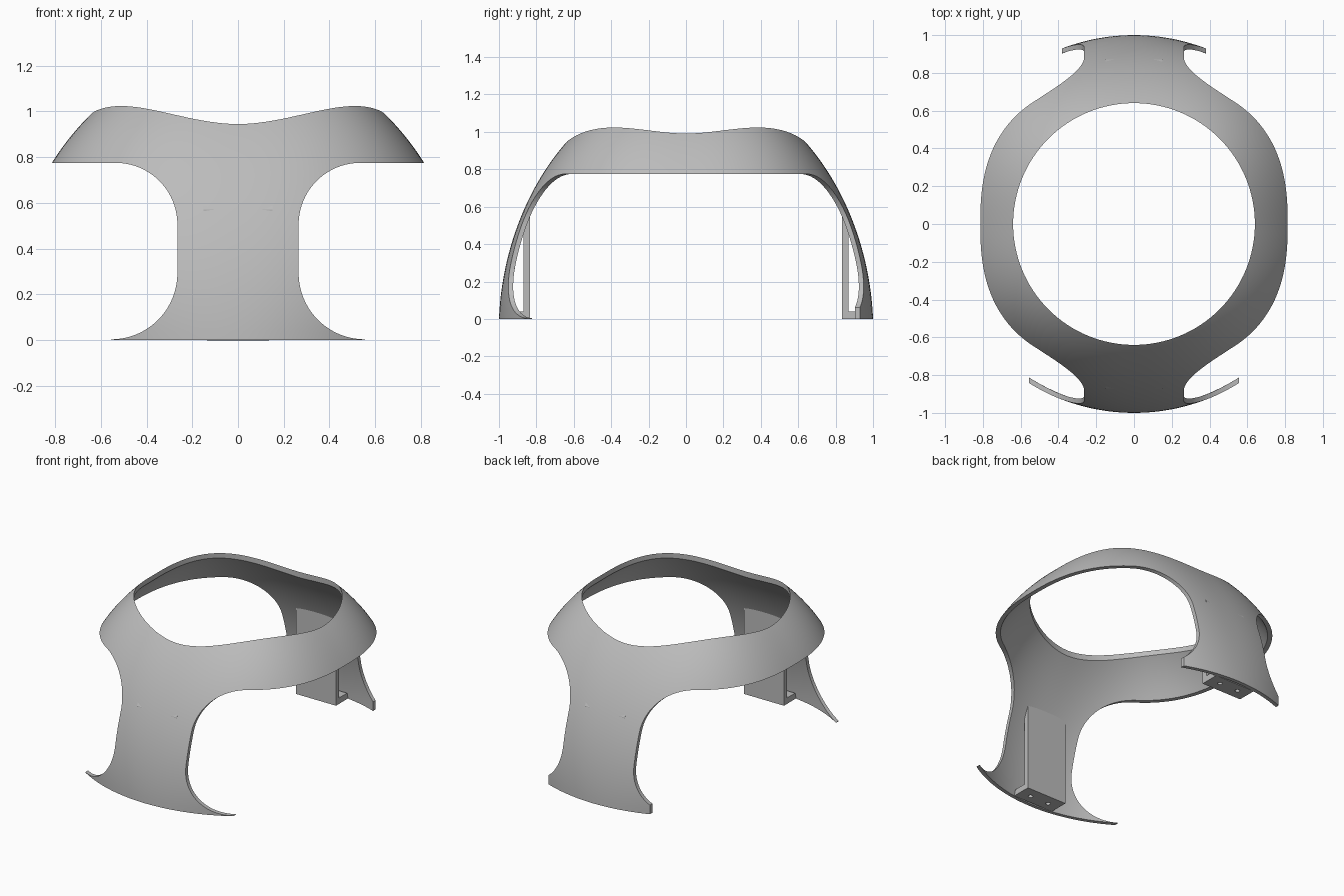
import bpy, bmesh
from math import cos, sin, pi, sqrt

old = bpy.data.objects.get("Cube")
if old:
    bpy.data.objects.remove(old)

grey = bpy.data.materials.new("light grey")
grey.use_nodes = True
grey.diffuse_color = (0.5, 0.5, 0.5, 1)
grey.node_tree.nodes["Principled BSDF"].inputs["Base Color"].default_value = (0.5, 0.5, 0.5, 1)


def make_object(name, bm):
    bmesh.ops.recalc_face_normals(bm, faces=bm.faces)
    mesh = bpy.data.meshes.new(name)
    bm.to_mesh(mesh)
    bm.free()
    mesh.materials.append(grey)
    obj = bpy.data.objects.new(name, mesh)
    bpy.context.collection.objects.link(obj)
    return obj


def prism(name, outline, offset):
    """Extrude a closed 3D outline along an offset."""
    bm = bmesh.new()
    face = bm.faces.new([bm.verts.new(p) for p in outline])
    new = bmesh.ops.extrude_face_region(bm, geom=[face])["geom"]
    bmesh.ops.translate(bm, vec=offset, verts=[v for v in new if isinstance(v, bmesh.types.BMVert)])
    return make_object(name, bm)


def circle(radius, x, y, z, steps):
    return [(x + radius * cos(2 * pi * i / steps), y + radius * sin(2 * pi * i / steps), z)
            for i in range(steps)]


def cut(obj, cutters):
    """Apply the modifiers and boolean cuts, then remove the cutters."""
    for c in cutters:
        mod = obj.modifiers.new("cut", "BOOLEAN")
        mod.operation, mod.solver, mod.object = "DIFFERENCE", "EXACT", c
    bpy.context.view_layer.update()
    graph = bpy.context.evaluated_depsgraph_get()
    mesh = bpy.data.meshes.new_from_object(obj.evaluated_get(graph))
    obj.modifiers.clear()
    obj.data = mesh
    for c in cutters:
        bpy.data.objects.remove(c)


# Dome: stacked rings, round at the base and squarer towards the top
AROUND, RINGS, HEIGHT = 144, 36, 1.265
bm = bmesh.new()
rings = []
for j in range(RINGS + 1):
    phi = 1.1 * j / RINGS
    z, r = HEIGHT * sin(phi), cos(phi)
    power = 2 + 0.65 * z
    ring = []
    for i in range(AROUND):
        c, s = cos(2 * pi * i / AROUND), sin(2 * pi * i / AROUND)
        k = r / (abs(c) ** power + abs(s) ** power) ** (1 / power)
        ring.append(bm.verts.new((1.03 * k * c, (1 - 0.04 * z) * k * s, z)))
    rings.append(ring)
for low, high in zip(rings, rings[1:]):
    for i in range(AROUND):
        n = (i + 1) % AROUND
        bm.faces.new((low[i], low[n], high[n], high[i]))
shell = make_object("shell", bm)
solid = shell.modifiers.new("thickness", "SOLIDIFY")
solid.thickness, solid.offset = 0.025, -1

# Openings: round top hole, arched sides, trimmed rear foot corners
cutters = [prism("top_cutter", circle(0.64, 0, 0, 0.5, 128), (0, 0, 1.5))]
for side in (-1, 1):
    arch = [(0.535 - 0.27 * sin(a), 0.505 + 0.27 * cos(a)) for a in (pi / 2 * i / 20 for i in range(21))]
    arch += [(0.555 - 0.29 * cos(a), 0.293 - 0.29 * sin(a)) for a in (pi / 2 * i / 20 for i in range(21))]
    arch += [(0.555, -0.1), (1.3, -0.1), (1.3, 0.775)]
    cutters.append(prism("side_cutter", [(side * x, -1.3, z) for x, z in arch], (0, 2.6, 0)))
    corner = [(0.38, -0.1), (0.9, -0.1), (0.9, 0.2), (0.38, 0.2)]
    cutters.append(prism("corner_cutter", [(side * x, 0.3, z) for x, z in corner], (0, 1, 0)))
cut(shell, cutters)

# Mounting brackets: upright plate and drilled foot inside each leg
for name, d in (("front_bracket", -1), ("rear_bracket", 1)):
    profile = [(0.835, 0), (0.965, 0), (0.955, 0.04), (0.87, 0.04), (0.87, 0.57), (0.835, 0.63)]
    bracket = prism(name, [(-0.15, d * y, z) for y, z in profile], (0.3, 0, 0))
    holes = [prism("hole_cutter", circle(0.015, x, d * 0.905, -0.1, 20), (0, 0, 0.2)) for x in (-0.07, 0.07)]
    cut(bracket, holes)

# Smooth curved skin with crisp edges
bpy.ops.object.select_all(action="DESELECT")
shell.select_set(True)
bpy.context.view_layer.objects.active = shell
bpy.ops.object.shade_smooth_by_angle(angle=pi / 6)
